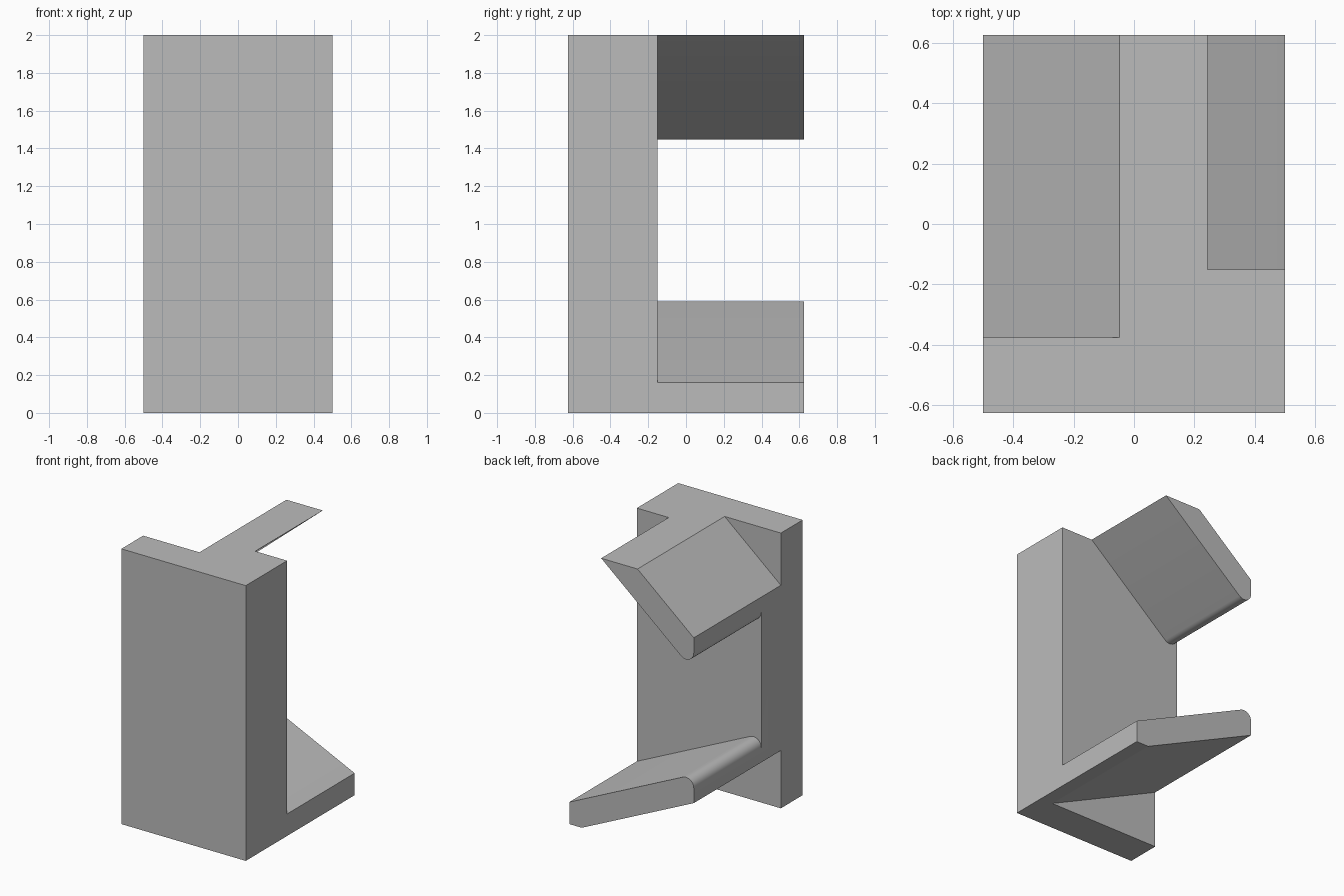
import bpy
import bmesh
from math import sin, cos, tan, radians

cube = bpy.data.objects.get("Cube")
if cube:
    bpy.data.objects.remove(cube, do_unlink=True)

# Single plain grey
grey = bpy.data.materials.new("plain grey")
grey.use_nodes = True
grey.diffuse_color = (0.5, 0.5, 0.5, 1)
grey.node_tree.nodes["Principled BSDF"].inputs["Base Color"].default_value = (0.5, 0.5, 0.5, 1)


def prism(name, profile, y0, y1):
    """Extrude an (x, z) profile along y."""
    bm = bmesh.new()
    face = bm.faces.new([bm.verts.new((x, y0, z)) for x, z in profile])
    out = bmesh.ops.extrude_face_region(bm, geom=[face])
    moved = [v for v in out["geom"] if isinstance(v, bmesh.types.BMVert)]
    bmesh.ops.translate(bm, verts=moved, vec=(0, y1 - y0, 0))
    bmesh.ops.recalc_face_normals(bm, faces=bm.faces)
    mesh = bpy.data.meshes.new(name)
    bm.to_mesh(mesh)
    bm.free()
    mesh.materials.append(grey)
    obj = bpy.data.objects.new(name, mesh)
    bpy.context.collection.objects.link(obj)
    return obj


def arc(cx, cz, r, start, end, steps=10):
    """Points on an arc, angles in degrees."""
    angles = [radians(start + (end - start) * i / steps) for i in range(steps + 1)]
    return [(cx + r * cos(a), cz + r * sin(a)) for a in angles]


FRONT, BACK, NOTCH, PLATE = -0.625, 0.625, -0.375, -0.15
W, H, R = 0.5, 2.0, 0.0625
LOW, HIGH = 25, 40          # slopes of the two arms
tl, th = tan(radians(LOW)), tan(radians(HIGH))


def shelf_top(x):
    return 0.16 + tl * (W - x)


def shelf_under(x):
    return tl * (0.4 - x)


def arm_top(x):
    return H + th * (x + 0.048)


def arm_under(x):
    return H + th * (x - 0.244)


# Solid block that the arms and plate are carved from
body = prism("bracket_body", [(-W, 0), (W, 0), (W, H), (-W, H)], FRONT, BACK)

# Gap between the arms, with rounded arm tips
cx = -W + R
low_z = shelf_top(cx) - R / cos(radians(LOW))
high_z = arm_under(cx) + R / cos(radians(HIGH))
gap = [(0.36, arm_under(0.36)), (0.7, arm_under(0.36)), (0.7, shelf_top(0.7))]
gap += arc(cx, low_z, R, 90 - LOW, 180)
gap += [(-0.6, low_z), (-0.6, high_z)]
gap += arc(cx, high_z, R, 180, 270 + HIGH)
cutters = [prism("gap_cutter", gap, PLATE, 0.8)]

# Wedges above the upper arm and below the lower arm
cutters.append(prism("top_cutter", [(-0.6, arm_top(-0.6)), (0.05, arm_top(0.05)),
                                    (-0.6, arm_top(0.05))], NOTCH, 0.8))
cutters.append(prism("bottom_cutter", [(-0.6, shelf_under(-0.6)), (0.5, shelf_under(0.5)),
                                       (-0.6, shelf_under(0.5))], NOTCH, 0.8))

bpy.ops.object.select_all(action="DESELECT")
bpy.context.view_layer.objects.active = body
body.select_set(True)
for cutter in cutters:
    mod = body.modifiers.new("carve", "BOOLEAN")
    mod.operation = "DIFFERENCE"
    mod.solver = "EXACT"
    mod.object = cutter
    bpy.ops.object.modifier_apply(modifier=mod.name)
    bpy.data.objects.remove(cutter, do_unlink=True)

# Smooth only the rounded tips
bpy.ops.object.shade_smooth_by_angle(angle=radians(20))
